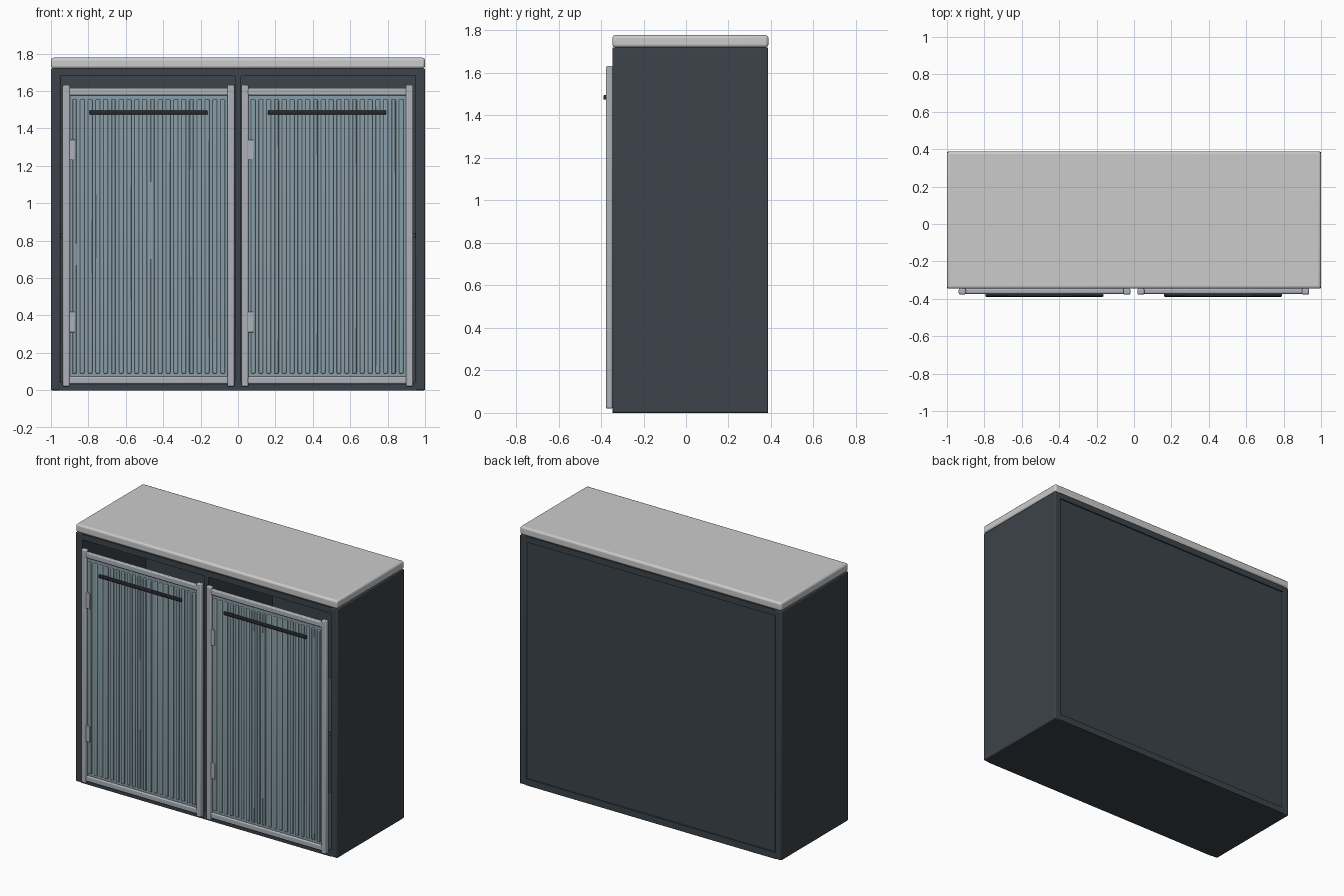
import bpy

if "Cube" in bpy.data.objects:
    bpy.data.objects.remove(bpy.data.objects["Cube"])


def material(name, rgb):
    m = bpy.data.materials.new(name)
    m.diffuse_color = (*rgb, 1)
    m.use_nodes = True
    m.node_tree.nodes["Principled BSDF"].inputs["Base Color"].default_value = m.diffuse_color
    return m


DARK = material("charcoal", (0.045, 0.057, 0.068))
BLUE = material("blue_grey", (0.25, 0.34, 0.39))
FRAME = material("light_steel", (0.42, 0.45, 0.49))
BLACK = material("black", (0.02, 0.022, 0.026))


def box(name, x, y, z, mat=None, bevel=0.0, segments=2):
    """Box from (min, max) ranges with an optional rounded edge."""
    bpy.ops.mesh.primitive_cube_add(
        size=1, location=[(a + b) / 2 for a, b in (x, y, z)])
    ob = bpy.context.object
    ob.name = name
    ob.scale = [b - a for a, b in (x, y, z)]
    bpy.ops.object.transform_apply(location=False, rotation=False, scale=True)
    if mat:
        ob.data.materials.append(mat)
    if bevel:
        mod = ob.modifiers.new("Bevel", "BEVEL")
        mod.width = bevel
        mod.segments = segments
        bpy.ops.object.shade_smooth_by_angle()
    return ob


FRONT, BACK = -0.345, 0.387

# Carcass: sides, top, bottom, divider and recessed back
for side, x in (("left", (-1, -0.95)), ("right", (0.95, 1))):
    box(side + "_side", x, (FRONT, BACK), (0, 1.72), DARK, 0.006)
box("carcass_top", (-0.955, 0.955), (FRONT, BACK), (1.68, 1.72), DARK)
box("carcass_bottom", (-0.955, 0.955), (FRONT, BACK), (0, 0.045), DARK)
box("divider", (-0.017, 0.017), (FRONT, 0.36), (0.04, 1.685), DARK)
box("back_panel", (-0.955, 0.955), (0.355, 0.378), (0.04, 1.685), DARK)

# Countertop
box("countertop", (-1, 1), (FRONT - 0.001, 0.388), (1.72, 1.778), None, 0.014, 3)

# Inner shelves
for name, x in (("left_shelf", (-0.953, -0.015)), ("right_shelf", (0.015, 0.953))):
    box(name, x, (-0.31, 0.358), (0.815, 0.84), DARK)


def door(prefix, cx):
    """Framed, ribbed door with hinges on its left and a bar handle."""
    half, stile = 0.459, 0.038
    for side, s in (("left", -1), ("right", 1)):
        x = sorted((cx + s * half, cx + s * (half - stile)))
        box(f"{prefix}_{side}_stile", x, (-0.377, FRONT), (0.02, 1.632), FRAME, 0.007)
    for side, z in (("bottom", (0.034, 0.073)), ("top", (1.577, 1.616))):
        box(f"{prefix}_{side}_rail", (cx - half + 0.015, cx + half - 0.015),
            (-0.373, FRONT), z, FRAME, 0.007)
    box(prefix + "_panel", (cx - 0.425, cx + 0.425), (-0.361, -0.348), (0.06, 1.59), BLUE)

    # Vertical ribs
    n, pitch = 20, 0.0417
    for i in range(n):
        x = cx + (i - (n - 1) / 2) * pitch
        box(f"{prefix}_rib", (x - 0.012, x + 0.012), (-0.369, -0.358),
            (0.09, 1.555), BLUE, 0.005)

    # Hinges
    for z in (0.365, 1.285):
        box(prefix + "_hinge", (cx - 0.43, cx - 0.393), (-0.373, -0.35),
            (z - 0.055, z + 0.055), FRAME, 0.003)

    # Handle bar and its two posts
    box(prefix + "_handle", (cx - 0.317, cx + 0.315), (-0.389, -0.374),
        (1.474, 1.496), BLACK, 0.005)
    for dx in (-0.27, 0.27):
        box(prefix + "_handle_post", (cx + dx - 0.01, cx + dx + 0.01),
            (-0.38, -0.355), (1.477, 1.493), BLACK)


door("left_door", -0.478)
door("right_door", 0.477)
